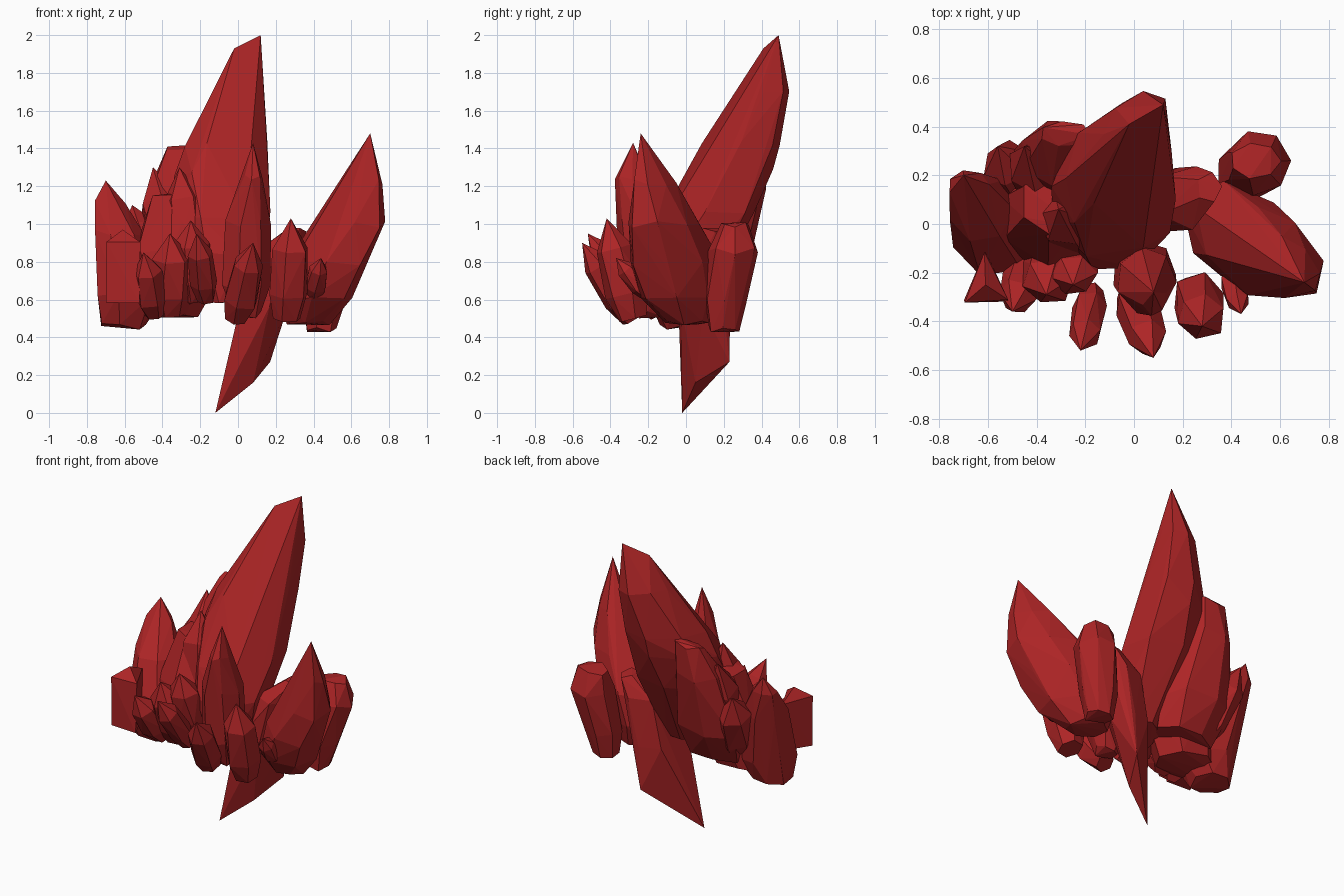
import bpy, bmesh, math, random
from mathutils import Vector

default_cube = bpy.data.objects.get("Cube")
if default_cube:
    bpy.data.objects.remove(default_cube, do_unlink=True)

random.seed(7)

# Single crystal material
RED = (0.42, 0.018, 0.019, 1.0)
crystal_red = bpy.data.materials.new("crystal_red")
crystal_red.use_nodes = True
crystal_red.diffuse_color = RED
shader = crystal_red.node_tree.nodes["Principled BSDF"]
shader.inputs["Base Color"].default_value = RED
shader.inputs["Roughness"].default_value = 0.6


def faceted_object(name, points):
    """Wrap a cloud of points in a flat-faceted convex crystal."""
    bm = bmesh.new()
    for point in points:
        bm.verts.new(point)
    hull = bmesh.ops.convex_hull(bm, input=bm.verts[:])
    unused = set(hull["geom_interior"]) | set(hull["geom_unused"])
    loose = [item for item in unused if isinstance(item, bmesh.types.BMVert)]
    bmesh.ops.delete(bm, geom=loose, context="VERTS")
    bmesh.ops.recalc_face_normals(bm, faces=bm.faces[:])
    mesh = bpy.data.meshes.new(name)
    bm.to_mesh(mesh)
    bm.free()
    mesh.materials.append(crystal_red)
    crystal = bpy.data.objects.new(name, mesh)
    bpy.context.collection.objects.link(crystal)
    return crystal


def ring_crystal(name, rings, turn=0, sides=7, jitter=0.1, corner=0):
    """Crystal from level rings: centre x, y, height, half length, half width."""
    turn = math.radians(turn)
    points = []
    for x, y, z, length, width in rings:
        if length == 0:
            points.append(Vector((x, y, z)))
            continue
        start = corner + random.uniform(-jitter, jitter)
        for i in range(sides):
            angle = start + math.tau * i / sides
            u = length * math.cos(angle) * random.uniform(1, 1 + jitter)
            v = width * math.sin(angle) * random.uniform(1, 1 + jitter)
            points.append(Vector((
                x + u * math.cos(turn) - v * math.sin(turn),
                y + u * math.sin(turn) + v * math.cos(turn),
                z + random.uniform(-jitter, jitter) * 0.2)))
    return faceted_object(name, points)


def shard(name, base, tip, radius, sides=6):
    """Small pointed crystal running from base to tip."""
    base, tip = Vector(base), Vector(tip)
    axis = tip - base
    facing = axis.to_track_quat("Z", "Y")
    points = [tip]
    for along, scale in ((0, 0.6), (0.25, 0.95), (0.7, 0.85)):
        start = random.uniform(0, 0.5)
        for i in range(sides):
            angle = start + math.tau * i / sides
            r = radius * scale * random.uniform(0.9, 1.1)
            offset = Vector((r * math.cos(angle), r * math.sin(angle), 0))
            points.append(base + axis * along + facing @ offset)
    return faceted_object(name, points)


# Tall leaning spire
ring_crystal("main_spire", [
    (0.12, 0.49, 2.0, 0, 0),
    (-0.02, 0.41, 1.93, 0, 0),
    (0.01, 0.42, 1.72, 0.15, 0.1),
    (-0.06, 0.29, 1.43, 0.24, 0.17),
    (-0.1, 0.23, 1.27, 0.26, 0.19),
    (-0.08, 0.11, 1.05, 0.27, 0.22),
    (-0.05, 0, 0.85, 0.22, 0.18),
    (-0.04, -0.02, 0.6, 0.15, 0.13),
], turn=40)

# Broad blade on the left side
ring_crystal("side_blade", [
    (0.70, -0.24, 1.48, 0, 0),
    (0.66, -0.17, 1.22, 0.13, 0.075),
    (0.6, -0.12, 1.0, 0.22, 0.13),
    (0.47, -0.07, 0.8, 0.26, 0.17),
    (0.4, -0.04, 0.6, 0.22, 0.17),
    (0.37, 0, 0.48, 0.12, 0.1),
], turn=-48)

# Long spike pointing down
ring_crystal("lower_spike", [
    (-0.12, -0.02, 0, 0, 0),
    (0.08, 0.05, 0.16, 0, 0),
    (0.17, 0.23, 0.27, 0, 0),
    (0.01, -0.04, 0.56, 0, 0),
    (0.14, 0.1, 0.55, 0.11, 0.13),
    (0.21, 0.11, 0.85, 0.12, 0.13),
    (0.31, 0.15, 0.96, 0.05, 0.06),
], sides=5)

# Column in front of the spire
ring_crystal("front_column", [
    (0.08, -0.28, 1.43, 0, 0),
    (0.08, -0.29, 1.24, 0.05, 0.08),
    (0.05, -0.23, 1.0, 0.12, 0.13),
    (0.04, -0.2, 0.66, 0.13, 0.13),
    (0.05, -0.2, 0.52, 0.07, 0.06),
])

# Outer crystal on the right side
ring_crystal("outer_crystal", [
    (-0.7, 0.2, 1.23, 0, 0),
    (-0.68, 0.16, 1.11, 0.08, 0.06),
    (-0.63, 0.07, 0.95, 0.13, 0.14),
    (-0.57, -0.03, 0.62, 0.18, 0.18),
    (-0.61, -0.02, 0.46, 0.12, 0.11),
])

# Flat-topped crystal at the back, merging into the spire
ring_crystal("back_crystal", [
    (-0.28, 0.37, 1.41, 0.1, 0.05),
    (-0.31, 0.29, 1.2, 0.16, 0.13),
    (-0.31, 0.18, 0.8, 0.23, 0.16),
    (-0.29, 0.1, 0.6, 0.19, 0.12),
])

# Mass joining the crystals
ring_crystal("core", [
    (-0.33, 0.1, 1.16, 0.13, 0.14),
    (-0.3, 0.03, 0.85, 0.26, 0.19),
    (-0.42, -0.02, 0.52, 0.2, 0.14),
])

# Stubby crystal at the back left
ring_crystal("rear_stub", [
    (0.5, 0.26, 0.99, 0.1, 0.07),
    (0.51, 0.25, 0.86, 0.13, 0.125),
    (0.45, 0.21, 0.6, 0.11, 0.11),
    (0.44, 0.2, 0.44, 0.08, 0.08),
])

# Three-sided crystal at the front right
ring_crystal("corner_block", [
    (-0.61, -0.25, 0.97, 0, 0),
    (-0.61, -0.25, 0.91, 0.1, 0.13),
    (-0.61, -0.25, 0.59, 0.1, 0.13),
], sides=3, jitter=0.05, corner=math.pi / 2)

# Small shards around the foot
for name, base, tip, radius in [
    ("front_shard_left", (0.26, -0.28, 0.5), (0.28, -0.42, 1.03), 0.12),
    ("front_shard_middle", (-0.01, -0.28, 0.5), (0.08, -0.55, 0.9), 0.1),
    ("front_shard_right", (-0.17, -0.28, 0.6), (-0.22, -0.52, 0.95), 0.08),
    ("foot_shard_inner", (-0.24, -0.12, 0.6), (-0.25, -0.25, 1.02), 0.11),
    ("foot_shard_middle", (-0.34, -0.12, 0.53), (-0.36, -0.29, 0.95), 0.12),
    ("foot_shard_outer", (-0.44, -0.15, 0.52), (-0.5, -0.36, 0.85), 0.09),
    ("blade_shard", (0.4, -0.2, 0.62), (0.44, -0.37, 0.82), 0.06),
    ("flank_shard", (-0.3, 0.05, 0.65), (-0.45, 0.32, 1.3), 0.14),
    ("flank_shard_low", (-0.43, 0.08, 0.65), (-0.56, 0.32, 1.1), 0.12),
    ("rib_shard", (-0.22, -0.05, 0.7), (-0.31, 0.06, 1.3), 0.13),
]:
    shard(name, base, tip, radius)
